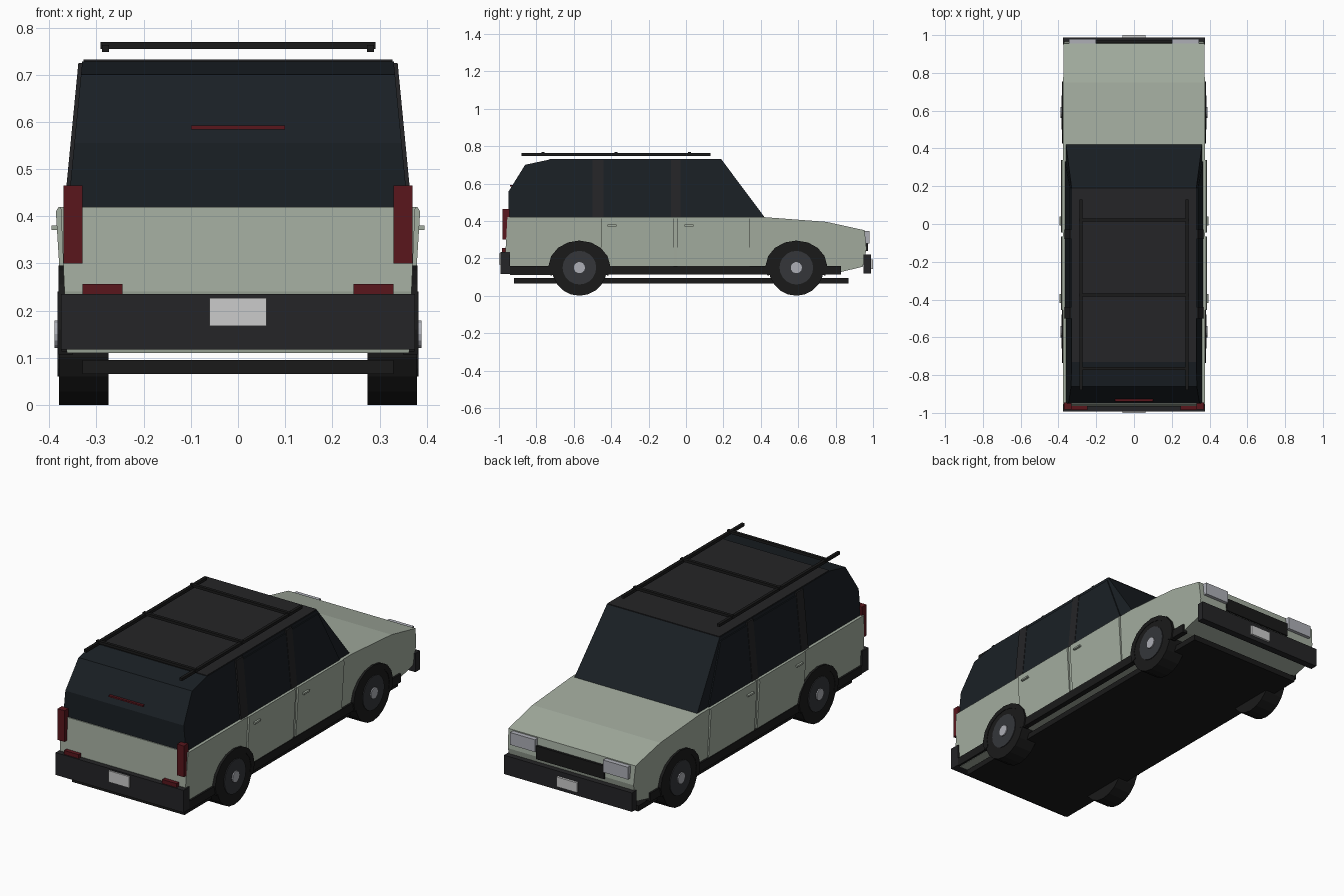
import bpy, bmesh
from math import pi, cos, sin, radians
from mathutils import Matrix

if "Cube" in bpy.data.objects:
    bpy.data.objects.remove(bpy.data.objects["Cube"])


def mat(name, r, g, b):
    m = bpy.data.materials.new(name)
    m.diffuse_color = (r, g, b, 1)
    m.use_nodes = True
    m.node_tree.nodes["Principled BSDF"].inputs["Base Color"].default_value = m.diffuse_color
    return m


PAINT = mat("sage_paint", 0.37, 0.42, 0.35)
GLASS = mat("dark_glass", 0.010, 0.014, 0.018)
TRIM = mat("dark_trim", 0.018, 0.018, 0.020)
BLACK = mat("rubber", 0.010, 0.010, 0.010)
RIM = mat("rim_grey", 0.035, 0.037, 0.042)
SILVER = mat("silver", 0.42, 0.43, 0.47)
PLATE = mat("plate_white", 0.68, 0.68, 0.70)
RED = mat("lamp_red", 0.10, 0.008, 0.012)


def finish(name, bm, material, mirror=False):
    bmesh.ops.recalc_face_normals(bm, faces=bm.faces)
    me = bpy.data.meshes.new(name)
    bm.to_mesh(me)
    bm.free()
    me.materials.append(material)
    ob = bpy.data.objects.new(name, me)
    bpy.context.collection.objects.link(ob)
    if mirror:
        ob.modifiers.new("mirror", "MIRROR").use_mirror_merge = False
    return ob


def prism(name, profile, inner, outer, material, mirror=False):
    """Side profile in (y, z), spanning x from inner(z) to outer(z)."""
    bm = bmesh.new()
    a = [bm.verts.new((inner(z), y, z)) for y, z in profile]
    b = [bm.verts.new((outer(z), y, z)) for y, z in profile]
    n = len(profile)
    bm.faces.new(a)
    bm.faces.new(b)
    for i in range(n):
        j = (i + 1) % n
        bm.faces.new((a[i], a[j], b[j], b[i]))
    return finish(name, bm, material, mirror)


def box(name, x, y, z, material, mirror=False):
    prof = [(y[0], z[0]), (y[1], z[0]), (y[1], z[1]), (y[0], z[1])]
    return prism(name, prof, lambda _: x[0], lambda _: x[1], material, mirror)


def disc(name, x0, x1, r, y, z, material, sides=20):
    bm = bmesh.new()
    m = Matrix.Translation(((x0 + x1) / 2, y, z)) @ Matrix.Rotation(pi / 2, 4, 'Y')
    bmesh.ops.create_cone(bm, cap_ends=True, segments=sides, radius1=r, radius2=r,
                          depth=x1 - x0, matrix=m)
    return finish(name, bm, material, True)


def body_w(z):
    return 0.362 + (z - 0.11) * 0.045


def cabin_w(z):
    return 0.36 - (z - 0.42) * 0.097


# Lower body and glasshouse
prism("body", [(-0.955, 0.42), (-0.965, 0.24), (-0.94, 0.11), (0.82, 0.125), (0.945, 0.155),
               (0.965, 0.25), (0.955, 0.35), (0.75, 0.395), (0.42, 0.42)],
      lambda z: -body_w(z), body_w, PAINT)
prism("glasshouse", [(-0.95, 0.42), (-0.95, 0.555), (-0.86, 0.70), (-0.73, 0.728),
                     (0.19, 0.728), (0.42, 0.42)],
      lambda z: -cabin_w(z), cabin_w, GLASS)
box("roof_panel", (-0.328, 0.328), (-0.73, 0.19), (0.722, 0.732), TRIM)

# Pillars and side windows standing just proud of the glasshouse
for name, y0, y1 in (("rear_pillar", -0.50, -0.44), ("centre_pillar", -0.08, -0.03)):
    prism(name, [(y0, 0.42), (y1, 0.42), (y1, 0.725), (y0, 0.725)],
          lambda z: cabin_w(z) - 0.02, lambda z: cabin_w(z) + 0.008, TRIM, True)
for name, prof in (("rear_side_window", [(-0.44, 0.42), (-0.08, 0.42), (-0.08, 0.71), (-0.44, 0.71)]),
                   ("front_side_window", [(-0.03, 0.42), (0.33, 0.42), (0.19, 0.71), (-0.03, 0.71)])):
    prism(name, prof, lambda z: cabin_w(z) - 0.02, lambda z: cabin_w(z) + 0.006, GLASS, True)

# Doors leaning outwards towards the waistline, with handles
for name, y0, y1, h in (("rear_door", -0.455, -0.067, -0.395), ("front_door", -0.045, 0.34, 0.015)):
    prism(name, [(y0, 0.15), (y1, 0.15), (y1, 0.41), (y1, 0.42), (y0, 0.42), (y0, 0.41)],
          lambda z: 0.35, lambda z: 0.380 if z > 0.415 else 0.370 + (z - 0.15) * 0.062, PAINT, True)
    box(name + "_handle", (0.375, 0.395), (h - 0.024, h + 0.024), (0.371, 0.380), PAINT, True)

# Sills and underbody
box("sill", (0.345, 0.374), (-0.94, 0.83), (0.113, 0.158), BLACK, True)
box("underbody", (-0.33, 0.33), (-0.92, 0.87), (0.065, 0.095), BLACK)

# Wheels and arch trims
for end, y in (("rear", -0.57), ("front", 0.59)):
    disc(end + "_tyre", 0.275, 0.379, 0.147, y, 0.147, BLACK)
    disc(end + "_rim", 0.36, 0.383, 0.09, y, 0.15, RIM)
    disc(end + "_hub", 0.37, 0.389, 0.03, y, 0.15, SILVER, 14)
    angles = [radians(-20 + 22 * i) for i in range(11)]
    arch = [(y + 0.165 * cos(t), 0.155 + 0.14 * sin(t)) for t in angles]
    arch += [(y + 0.135 * cos(t), 0.155 + 0.115 * sin(t)) for t in reversed(angles)]
    prism(end + "_arch_trim", arch, lambda z: 0.35, lambda z: 0.381, BLACK, True)

# Bumpers and number plates
box("rear_bumper", (-0.375, 0.375), (-0.992, -0.94), (0.117, 0.235), TRIM)
box("front_bumper", (-0.375, 0.375), (0.95, 0.988), (0.12, 0.22), TRIM)
box("rear_plate", (-0.06, 0.06), (-1.0, -0.985), (0.167, 0.227), PLATE)
box("front_plate", (-0.06, 0.06), (0.98, 1.0), (0.142, 0.194), PLATE)

# Rear lamps
box("tail_lamp", (0.33, 0.37), (-0.982, -0.945), (0.30, 0.465), RED, True)
box("rear_reflector", (0.245, 0.33), (-0.985, -0.955), (0.233, 0.256), RED, True)
box("high_brake_lamp", (-0.1, 0.1), (-0.94, -0.91), (0.584, 0.592), RED)

# Grille and headlamps
box("grille", (-0.2, 0.2), (0.94, 0.972), (0.24, 0.31), BLACK)
box("headlamp", (0.2, 0.345), (0.94, 0.98), (0.28, 0.345), SILVER, True)

# Roof rack
box("rack_rail", (0.273, 0.288), (-0.88, 0.13), (0.748, 0.763), BLACK, True)
for i, y in enumerate((-0.765, -0.375, 0.02)):
    box(f"rack_crossbar_{i + 1}", (-0.291, 0.291), (y - 0.008, y + 0.008), (0.755, 0.769), BLACK)
